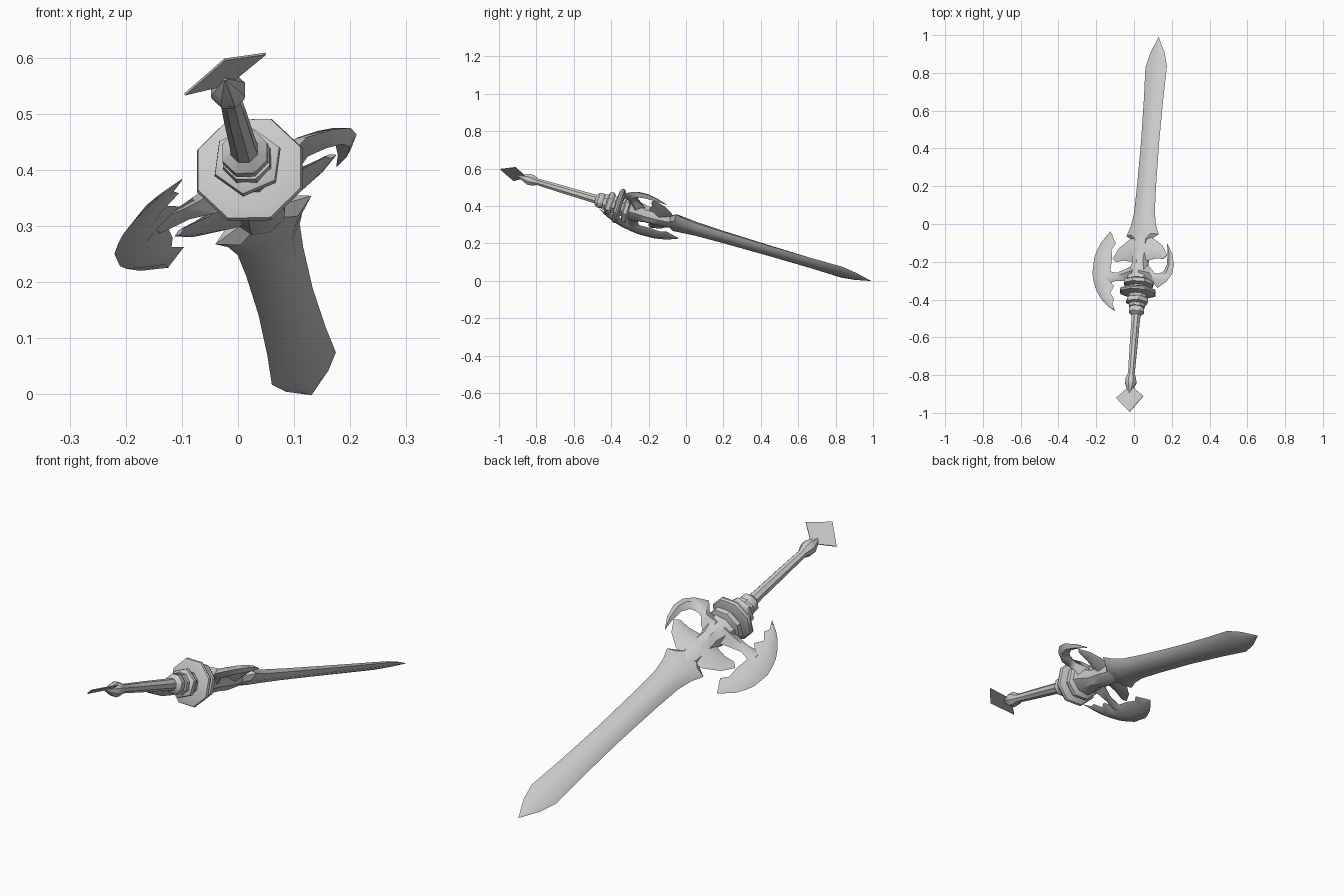
import bpy, bmesh, math
from mathutils import Matrix, Vector

cube = bpy.data.objects.get("Cube")
if cube:
    bpy.data.objects.remove(cube, do_unlink=True)

steel = bpy.data.materials.new("grey_steel")
steel.use_nodes = True
GREY = (0.6, 0.6, 0.6, 1)
steel.diffuse_color = GREY
steel.node_tree.nodes["Principled BSDF"].inputs["Base Color"].default_value = GREY

# Sword frame: u across the blade, s towards the tip, v out of the flat side
S = Vector((0.0775, 0.956, -0.284)).normalized()
U = Vector((0.89, 0.055, 0.45))
U = (U - S * U.dot(S)).normalized()
V = U.cross(S)
FRAME = Matrix.Translation((0.05, 0.0, 0.293)) @ Matrix((U, S, V)).transposed().to_4x4()


def loft(name, rings, angle=40):
    """Skin closed rings of equal size, given as (u, s, v) points, and cap both ends."""
    bm = bmesh.new()
    rows = [[bm.verts.new(FRAME @ Vector(p)) for p in ring] for ring in rings]
    n = len(rows[0])
    for a, b in zip(rows, rows[1:]):
        for i in range(n):
            j = (i + 1) % n
            bm.faces.new((a[i], a[j], b[j], b[i]))
    bm.faces.new(rows[0][::-1])
    bm.faces.new(rows[-1])
    bmesh.ops.remove_doubles(bm, verts=bm.verts, dist=0.0004)
    bmesh.ops.recalc_face_normals(bm, faces=bm.faces)
    mesh = bpy.data.meshes.new(name)
    bm.to_mesh(mesh)
    bm.free()
    obj = bpy.data.objects.new(name, mesh)
    bpy.context.collection.objects.link(obj)
    mesh.materials.append(steel)
    bpy.ops.object.select_all(action='DESELECT')
    obj.select_set(True)
    bpy.context.view_layer.objects.active = obj
    bpy.ops.object.shade_smooth_by_angle(angle=math.radians(angle))
    return obj


def lathe(name, profile, sides, turn=0.0):
    """Turn (s, radius) points round the sword's axis."""
    angles = [turn + math.tau * i / sides for i in range(sides)]
    return loft(name, [[(r * math.cos(a), s, r * math.sin(a)) for a in angles]
                       for s, r in profile])


def fin(name, stations, side=1):
    """Sharp-edged plate: each station is outer (u, s), inner (u, s), half thickness."""
    rings = []
    for (u0, s0), (u1, s1), t in stations:
        um, sm = (u0 + u1) / 2, (s0 + s1) / 2
        rings.append([(side * u0, s0, 0.01), (side * um, sm, 0.01 + t),
                      (side * u1, s1, 0.01), (side * um, sm, 0.01 - t)])
    return loft(name, rings, 60)


# Blade: wide flat middle with bevelled cutting edges, flared at the base
blade = []
for s, w, t in [(-0.10, 0.035, 0.024), (-0.062, 0.096, 0.028), (-0.01, 0.075, 0.03),
                (0.06, 0.062, 0.027), (0.20, 0.057, 0.023), (0.45, 0.054, 0.019),
                (0.70, 0.058, 0.015), (0.87, 0.064, 0.012), (0.95, 0.042, 0.008),
                (1.035, 0.001, 0.001)]:
    f = w * 0.6
    blade.append([(-w, s, 0), (-f, s, t * 0.8), (0, s, t), (f, s, t * 0.8),
                  (w, s, 0), (f, s, -t * 0.8), (0, s, -t), (-f, s, -t * 0.8)])
loft("blade", blade, 35)

# Guard core, narrowing towards the blade
core = []
for s, w, t in [(-0.33, 0.07, 0.06), (-0.28, 0.066, 0.054), (-0.22, 0.045, 0.046),
                (-0.15, 0.05, 0.044), (-0.09, 0.045, 0.034), (-0.05, 0.03, 0.025)]:
    core.append([(w * math.cos(math.tau * i / 8), s, t * math.sin(math.tau * i / 8))
                 for i in range(8)])
loft("guard_core", core)

# Angular fins beside the blade's base
for label, side in (("left", 1), ("right", -1)):
    fin(label + "_guard_fin", [((0.0, -0.065), (0.0, -0.24), 0.035),
                               ((0.07, -0.085), (0.045, -0.21), 0.025),
                               ((0.13, -0.13), (0.095, -0.20), 0.014),
                               ((0.162, -0.185), (0.14, -0.205), 0.004)], side)

# Large crescent wing with a ragged inner edge, and its strut
fin("crescent_wing", [((-0.188, -0.031), (-0.187, -0.033), 0.001),
                      ((-0.239, -0.091), (-0.150, -0.101), 0.012),
                      ((-0.262, -0.140), (-0.172, -0.135), 0.018),
                      ((-0.272, -0.173), (-0.166, -0.184), 0.021),
                      ((-0.276, -0.256), (-0.169, -0.252), 0.023),
                      ((-0.265, -0.300), (-0.172, -0.305), 0.022),
                      ((-0.251, -0.341), (-0.139, -0.337), 0.020),
                      ((-0.225, -0.385), (-0.160, -0.375), 0.017),
                      ((-0.200, -0.417), (-0.133, -0.411), 0.013),
                      ((-0.165, -0.450), (-0.142, -0.435), 0.007),
                      ((-0.121, -0.479), (-0.122, -0.478), 0.001)])
fin("crescent_strut", [((-0.02, -0.33), (-0.02, -0.22), 0.045),
                       ((-0.08, -0.315), (-0.075, -0.245), 0.026),
                       ((-0.13, -0.31), (-0.13, -0.265), 0.015),
                       ((-0.19, -0.325), (-0.19, -0.25), 0.014)])

# Small hooked wing on the other side
fin("hook_wing", [((0.157, -0.120), (0.156, -0.121), 0.001),
                  ((0.191, -0.180), (0.164, -0.180), 0.010),
                  ((0.207, -0.242), (0.165, -0.240), 0.015),
                  ((0.200, -0.294), (0.148, -0.275), 0.017),
                  ((0.170, -0.334), (0.118, -0.286), 0.018),
                  ((0.119, -0.365), (0.093, -0.280), 0.020),
                  ((0.085, -0.325), (0.065, -0.245), 0.028),
                  ((0.02, -0.33), (0.02, -0.22), 0.045)])

# Stacked collars between the guard and the grip
TURN = math.radians(-4)
for name, s, r, h, sides in [("inner_collar", -0.328, 0.084, 0.014, 8),
                             ("main_collar", -0.376, 0.102, 0.013, 8),
                             ("middle_collar", -0.425, 0.064, 0.015, 6)]:
    lathe(name, [(s - h * 1.3, r * 0.72), (s - h * 0.7, r * 0.97), (s, r),
                 (s + h * 0.7, r * 0.95), (s + h * 1.4, r * 0.7)], sides, TURN)
lathe("collar_hub", [(-0.46, 0.045), (-0.40, 0.05), (-0.30, 0.055)], 8, TURN)

# Grip with a flared neck and a pointed end knob
lathe("grip", [(-0.945, 0.002), (-0.90, 0.024), (-0.878, 0.033), (-0.855, 0.03),
               (-0.83, 0.019), (-0.70, 0.022), (-0.55, 0.024), (-0.505, 0.026),
               (-0.49, 0.043), (-0.47, 0.044), (-0.455, 0.032), (-0.43, 0.036)], 8, TURN)

# Thin diamond plate on the pommel
diamond = [(0.005, -0.895), (0.085, -0.96), (0.01, -1.042), (-0.077, -0.96)]
loft("pommel_diamond", [[(u, s, v) for u, s in diamond] for v in (0.002, 0.006)], 30)
